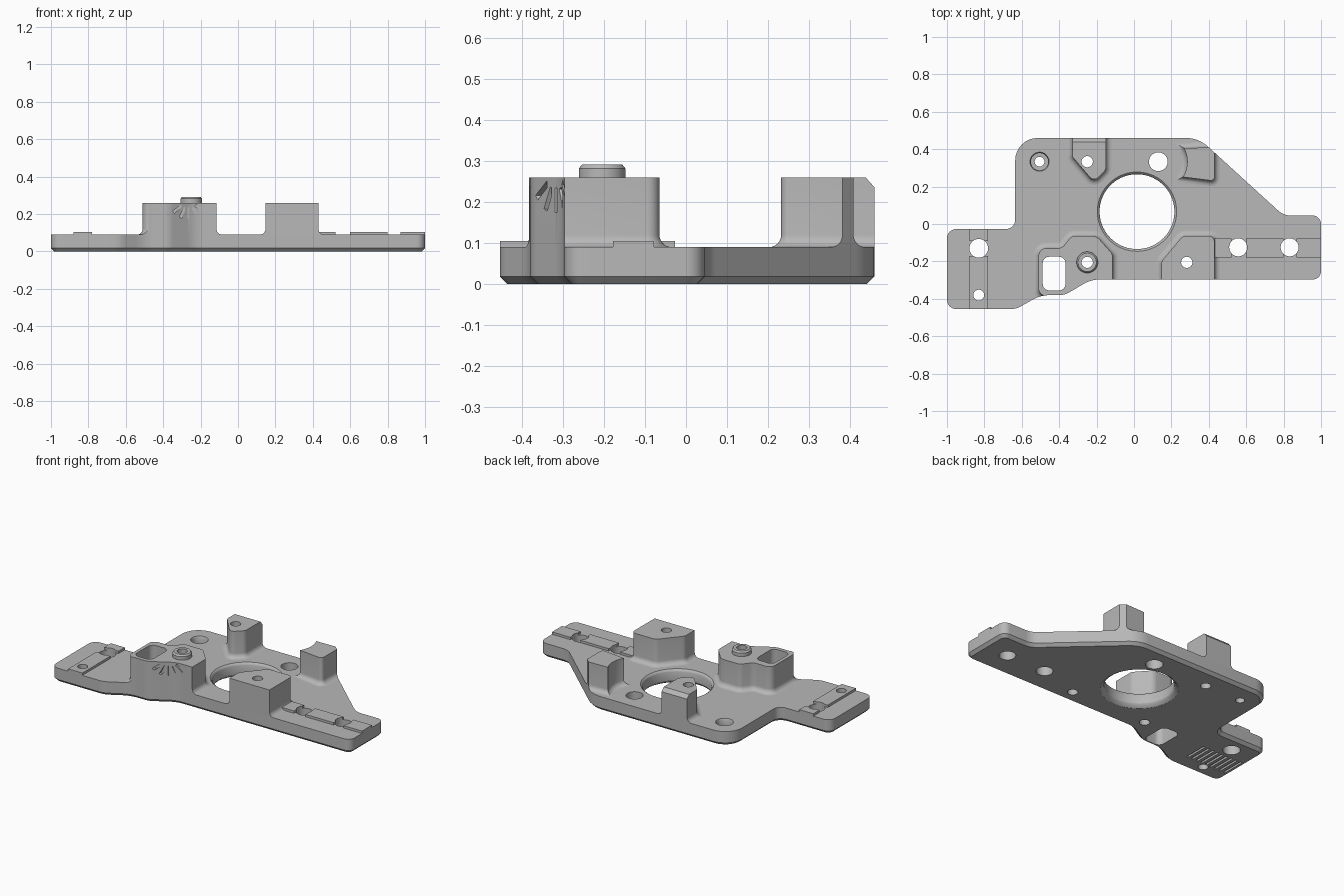
import bpy, bmesh
from math import sin, cos, tan, pi, radians, atan2
from mathutils import Vector

if "Cube" in bpy.data.objects:
    bpy.data.objects.remove(bpy.data.objects["Cube"])

grey = bpy.data.materials.new("plain grey")
grey.use_nodes = True
COLOUR = (0.48, 0.48, 0.48, 1)
grey.diffuse_color = COLOUR
grey.node_tree.nodes["Principled BSDF"].inputs["Base Color"].default_value = COLOUR

TOP, TALL = 0.09, 0.26


def rounded(corners, steps=8):
    """Counter-clockwise outline with each (x, y, radius) corner filleted."""
    out, n = [], len(corners)
    for i, (x, y, r) in enumerate(corners):
        p = Vector((x, y))
        if r == 0:
            out.append(p)
            continue
        a = (Vector(corners[i - 1][:2]) - p).normalized()
        b = (Vector(corners[(i + 1) % n][:2]) - p).normalized()
        half = a.angle(b) / 2
        c = p + (a + b).normalized() * r / sin(half)
        s, e = p + a * r / tan(half) - c, p + b * r / tan(half) - c
        start = atan2(s.y, s.x)
        sweep = (atan2(e.y, e.x) - start + pi) % (2 * pi) - pi
        for k in range(steps + 1):
            t = start + sweep * k / steps
            out.append(c + Vector((cos(t), sin(t))) * r)
    return out


def rect(x0, x1, y0, y1, r=0):
    return rounded([(x0, y0, r), (x1, y0, r), (x1, y1, r), (x0, y1, r)])


def circle(x, y, r, n=48):
    return [Vector((x + r * cos(2 * pi * i / n), y + r * sin(2 * pi * i / n))) for i in range(n)]


def grow(loop, d):
    """Offset an outline outwards by d."""
    out, n = [], len(loop)
    for i, p in enumerate(loop):
        u = (p - loop[i - 1]).normalized()
        v = (loop[(i + 1) % n] - p).normalized()
        n1, n2 = Vector((u.y, -u.x)), Vector((v.y, -v.x))
        out.append(p + (n1 + n2) * d / max(0.3, 1 + n1.dot(n2)))
    return out


def loft(name, loop, profile):
    """Stack offset copies of an outline: profile is (offset, height) pairs."""
    bm = bmesh.new()
    rings = [[bm.verts.new((p.x, p.y, z)) for p in grow(loop, d)] for d, z in profile]
    for low, high in zip(rings, rings[1:]):
        for i in range(len(loop)):
            j = (i + 1) % len(loop)
            bm.faces.new((low[i], low[j], high[j], high[i]))
    bm.faces.new(rings[0][::-1])
    bm.faces.new(rings[-1])
    mesh = bpy.data.meshes.new(name)
    bm.to_mesh(mesh)
    bm.free()
    mesh.materials.append(grey)
    obj = bpy.data.objects.new(name, mesh)
    bpy.context.collection.objects.link(obj)
    return obj


def box(name, centre, size, rotation=(0, 0, 0)):
    x, y, z = (s / 2 for s in size)
    obj = loft(name, rect(-x, x, -y, y), [(0, -z), (0, z)])
    obj.location, obj.rotation_euler = centre, rotation
    return obj


def combine(obj, tool, operation="DIFFERENCE"):
    bpy.context.view_layer.update()
    mod = obj.modifiers.new("combine", "BOOLEAN")
    mod.operation, mod.object, mod.solver = operation, tool, "EXACT"
    bpy.context.view_layer.objects.active = obj
    bpy.ops.object.modifier_apply(modifier=mod.name)


def cut(objs, tool):
    for obj in objs:
        combine(obj, tool)
    bpy.data.objects.remove(tool)


# Base plate with a chamfered lower edge
outline = rounded([
    (-1, -0.455, 0.05), (-0.63, -0.455, 0.12), (-0.5, -0.38, 0.2), (-0.37, -0.38, 0.1),
    (-0.23, -0.297, 0.16), (1, -0.297, 0.045), (1, 0.045, 0.045), (0.8, 0.045, 0.1),
    (0.345, 0.46, 0.17), (-0.635, 0.46, 0.12), (-0.635, -0.027, 0.05), (-1, -0.027, 0.05)])
plate = loft("base_plate", outline, [(-0.018, 0), (0, 0.018), (0, TOP)])
limit = loft("edge_limit", outline, [(0, -0.1), (0, 0.5)])
limit.hide_render = True

# Tall bosses with a filleted foot, trimmed to the plate edge
FOOT = 0.03
foot = [(FOOT, TOP - 0.005)]
foot += [(FOOT * (1 - sin(t)), TOP + FOOT * (1 - cos(t))) for t in (i * pi / 12 for i in range(7))]
foot.append((0, TALL))


def boss(name, loop):
    obj = loft(name, loop, foot)
    combine(obj, limit, "INTERSECT")
    return obj


front_right_boss = boss("front_right_boss", rounded([
    (-0.51, -0.385, 0.04), (-0.4, -0.385, 0), (-0.35, -0.45, 0), (-0.115, -0.45, 0),
    (-0.115, -0.16, 0.04), (-0.2, -0.065, 0.05), (-0.335, -0.065, 0.04),
    (-0.385, -0.13, 0.05), (-0.51, -0.13, 0.04)]))
front_left_boss = boss("front_left_boss", rounded([
    (0.147, -0.4, 0), (0.43, -0.4, 0), (0.43, -0.065, 0.03), (0.26, -0.065, 0.04),
    (0.147, -0.2, 0.04)]))
back_right_boss = boss("back_right_boss", rounded([
    (-0.33, 0.36, 0.03), (-0.215, 0.225, 0.03), (-0.15, 0.29, 0.04),
    (-0.15, 0.55, 0), (-0.33, 0.55, 0)]))
scoop = [(0.13 + 0.155 * cos(radians(a)), 0.333 + 0.155 * sin(radians(a)), 0)
         for a in range(28, -38, -6)]
back_left_boss = boss("back_left_boss", rounded(
    [(0.43, 0.23, 0.02), (0.43, 0.41, 0.02)] + scoop))
bosses = [front_right_boss, front_left_boss, back_right_boss, back_left_boss]

# Sloped back edge of the narrow boss
cut([back_right_boss], box("slope_cutter", (-0.24, 0.475, 0.265), (0.4, 0.2, 0.06),
                           (radians(-48), 0, 0)))

# Collar on the front boss
collar = loft("screw_collar", circle(-0.25, -0.205, 0.057),
              [(0, TALL - 0.01), (0, 0.282), (-0.008, 0.292)])

# Raised locating strips, interrupted at the large holes
strips = []
for i, area in enumerate([(-0.88, -0.78, -0.48, -0.172), (-0.88, -0.78, -0.09, 0),
                          (0.4, 0.52, -0.178, -0.078), (0.6, 0.8, -0.178, -0.078),
                          (0.87, 1.02, -0.178, -0.078)]):
    strip = loft(f"locating_strip_{i + 1}", rect(*area), [(0, TOP - 0.005), (0, 0.105)])
    combine(strip, limit, "INTERSECT")
    strips.append(strip)
bpy.data.objects.remove(limit)

# Large central opening with eased rims
cut([plate], loft("opening_cutter", circle(0.016, 0.066, 0.2, 72), [
    (0.028, -0.01), (0.022, 0), (0.007, 0.01), (0, 0.022), (0, 0.075),
    (0.004, 0.084), (0.012, TOP), (0.02, 0.1)]))

# Screw and bolt holes
through = [(0, -0.1), (0, 0.5)]
for x, y, r, parts in [
        (-0.83, -0.13, 0.05, strips[:2]), (-0.83, -0.38, 0.029, strips[:1]),
        (0.557, -0.125, 0.048, strips[2:4]), (0.832, -0.125, 0.048, strips[3:]),
        (0.13, 0.333, 0.05, []), (-0.25, 0.333, 0.03, [back_right_boss]),
        (-0.25, -0.205, 0.03, [front_right_boss, collar]),
        (0.282, -0.205, 0.03, [front_left_boss])]:
    cut([plate] + parts, loft("hole_cutter", circle(x, y, r), through))
cut([plate], loft("counterbore_cutter", circle(-0.505, 0.333, 0.026),
                  [(0, -0.1), (0, 0.04), (0.02, 0.041), (0.02, 0.08), (0.03, 0.1)]))

# Rectangular pocket through the front boss
cut([plate, front_right_boss],
    loft("pocket_cutter", rect(-0.488, -0.366, -0.355, -0.175, 0.035), through))

# Fan of slots on the front wall
for angle in (-52, -26, 0, 26, 52):
    a = radians(angle)
    reach = 0.075 if angle else 0.07
    x, z = -0.262 + reach * sin(a), 0.275 - reach * cos(a)
    wall = -0.328 + 0.4 * (x + 0.262)
    cut([front_right_boss], box("slot_cutter", (x, wall - 0.03, z), (0.014, 0.085, 0.06), (0, -a, 0)))

# Row of shallow grip grooves underneath
for i in range(9):
    cut([plate], box("groove_cutter", (-0.96 + i * 0.034, -0.275, 0), (0.014, 0.15, 0.024)))

# Smooth the rounded walls, keep the edges crisp
bpy.ops.object.select_all(action="DESELECT")
for obj in [plate, collar] + bosses + strips:
    obj.select_set(True)
bpy.context.view_layer.objects.active = plate
bpy.ops.object.shade_smooth_by_angle(angle=radians(30))
